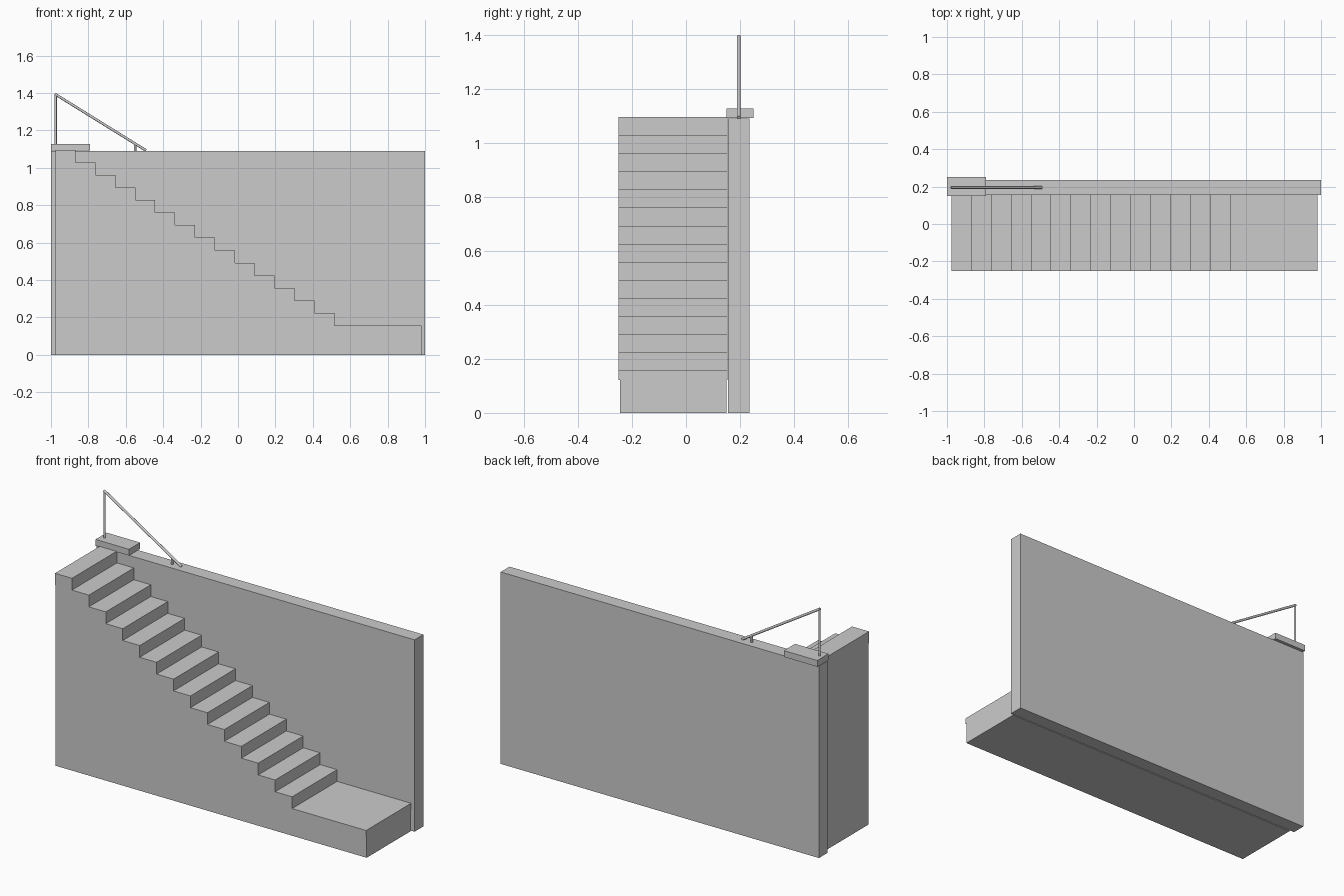
import bpy, bmesh
from mathutils import Vector

if "Cube" in bpy.data.objects:
    bpy.data.objects.remove(bpy.data.objects["Cube"])

STEPS = 14
X0, X1, X_END = -0.975, 0.515, 0.98
Z_TOP, Z_LAND = 1.095, 0.157
RUN = (X1 - X0) / STEPS
RISE = (Z_TOP - Z_LAND) / STEPS


def finish(name, bm):
    bmesh.ops.recalc_face_normals(bm, faces=bm.faces)
    mesh = bpy.data.meshes.new(name)
    bm.to_mesh(mesh)
    bm.free()
    obj = bpy.data.objects.new(name, mesh)
    bpy.context.collection.objects.link(obj)
    return obj


def box(name, x, y, z):
    bm = bmesh.new()
    bmesh.ops.create_cube(bm, size=1)
    for v in bm.verts:
        v.co = [r[0] if c < 0 else r[1] for c, r in zip(v.co, (x, y, z))]
    return finish(name, bm)


def rod(name, a, b, radius):
    a, b = Vector(a), Vector(b)
    bpy.ops.mesh.primitive_cylinder_add(vertices=16, radius=radius,
                                        depth=(b - a).length, location=(a + b) / 2)
    obj = bpy.context.object
    obj.name = name
    obj.rotation_euler = (b - a).to_track_quat('Z', 'Y').to_euler()
    bpy.ops.object.shade_smooth_by_angle()
    return obj


# Back wall
box("back_wall", (-1, 1), (0.156, 0.235), (0, 1.09))

# Stepped solid base under the treads
profile = [(X0, 0)]
for i in range(STEPS):
    z = Z_TOP - (i + 1) * RISE
    profile += [(X0 + i * RUN, z), (X0 + (i + 1) * RUN, z)]
profile += [(X1, 0.122), (X_END, 0.122), (X_END, 0)]
bm = bmesh.new()
face = bm.faces.new([bm.verts.new((x, -0.245, z)) for x, z in profile])
ext = bmesh.ops.extrude_face_region(bm, geom=[face])["geom"]
bmesh.ops.translate(bm, vec=(0, 0.395, 0),
                    verts=[g for g in ext if isinstance(g, bmesh.types.BMVert)])
finish("stair_base", bm)

# Step blocks, slightly proud of the base
for i in range(STEPS):
    x, z = X0 + i * RUN, Z_TOP - i * RISE
    box(f"step_{i + 1}", (x, x + RUN), (-0.25, 0.154), (z - RISE, z))

# Lower landing slab
box("landing_slab", (X1, X_END), (-0.25, 0.154), (0.122, Z_LAND))

# Wall cap and handrail
box("wall_cap", (-1, -0.79), (0.15, 0.25), (1.092, 1.128))
rod("tall_post", (X0, 0.195, 1.12), (X0, 0.195, 1.395), 0.006)
rod("short_post", (-0.55, 0.195, 1.09), (-0.55, 0.195, 1.125), 0.006)
rod("handrail", (-0.978, 0.195, 1.394), (-0.492, 0.195, 1.093), 0.007)
